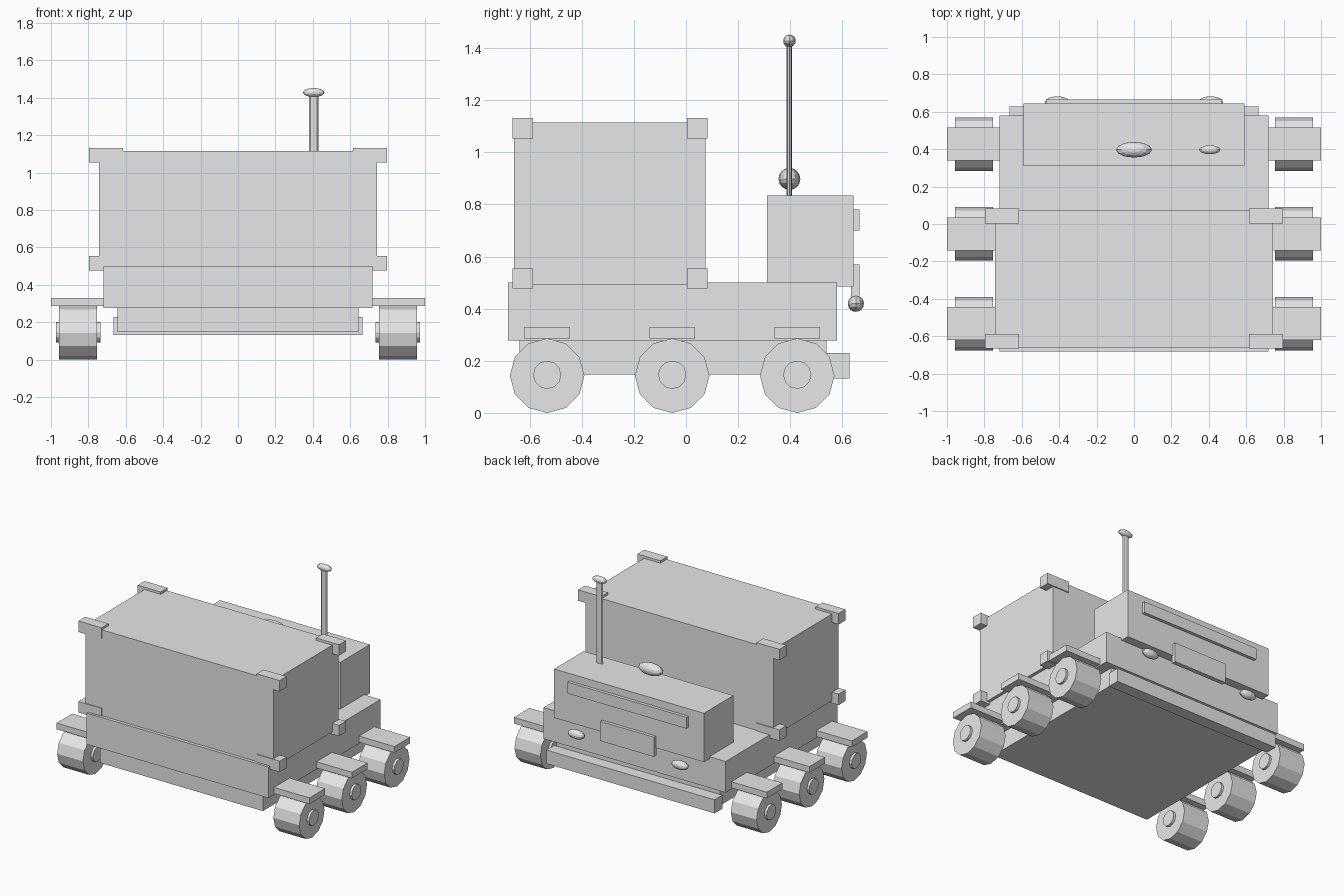
import bpy, bmesh, math
from mathutils import Matrix

if "Cube" in bpy.data.objects:
    bpy.data.objects.remove(bpy.data.objects["Cube"])

grey = bpy.data.materials.new("plain grey")
grey.diffuse_color = (0.8, 0.8, 0.8, 1)
grey.use_nodes = True
grey.node_tree.nodes["Principled BSDF"].inputs["Base Color"].default_value = grey.diffuse_color


def finish(name, bm):
    mesh = bpy.data.meshes.new(name)
    bm.to_mesh(mesh)
    bm.free()
    mesh.materials.append(grey)
    obj = bpy.data.objects.new(name, mesh)
    bpy.context.collection.objects.link(obj)
    return obj


def box(name, x, y, z):
    """Box from (min, max) pairs on each axis."""
    bm = bmesh.new()
    size = [b - a for a, b in (x, y, z)]
    mid = [(a + b) / 2 for a, b in (x, y, z)]
    bmesh.ops.create_cube(bm, size=1, matrix=Matrix.Translation(mid) @ Matrix.Diagonal((*size, 1)))
    return finish(name, bm)


def ball(name, centre, radii):
    bm = bmesh.new()
    bmesh.ops.create_uvsphere(bm, u_segments=12, v_segments=8, radius=1,
                              matrix=Matrix.Translation(centre) @ Matrix.Diagonal((*radii, 1)))
    return finish(name, bm)


def cylinder(name, centre, radius, depth, sides=12, rot=Matrix(), scale=(1, 1, 1)):
    bm = bmesh.new()
    bmesh.ops.create_cone(bm, cap_ends=True, segments=sides, radius1=radius, radius2=radius, depth=depth,
                          matrix=Matrix.Translation(centre) @ Matrix.Diagonal((*scale, 1)) @ rot)
    return finish(name, bm)


def span(mid, half):
    return (mid - half, mid + half)


# Body
box("lower_hull", (-0.645, 0.645), (-0.64, 0.54), (0.148, 0.29))
box("chassis", (-0.72, 0.72), (-0.683, 0.58), (0.277, 0.5))
box("bumper", (-0.665, 0.665), (0.54, 0.627), (0.132, 0.229))

# Cargo container with corner blocks
box("container", (-0.743, 0.743), (-0.66, 0.075), (0.493, 1.114))
for sx in (-1, 1):
    for y in (-0.627, 0.043):
        for z in (0.516, 1.092):
            box("container_corner", span(sx * 0.705, 0.091), span(y, 0.039), span(z, 0.039))

# Cab with front panels
box("cab", (-0.592, 0.592), (0.31, 0.643), (0.485, 0.834))
box("windscreen", (-0.47, 0.47), (0.634, 0.666), (0.70, 0.781))
box("grille", (-0.212, 0.212), (0.634, 0.666), (0.43, 0.57))

# Beacon, antenna and headlights
ball("beacon", (0, 0.397, 0.898), (0.096, 0.042, 0.042))
cylinder("antenna_rod", (0.405, 0.397, 1.125), 0.0107, 0.59, 8, scale=(2.4, 1, 1))
ball("antenna_tip", (0.405, 0.397, 1.428), (0.057, 0.024, 0.024))
for sx in (-1, 1):
    ball("headlight", (sx * 0.41, 0.652, 0.419), (0.066, 0.031, 0.031))

# Wheels, hubs and fenders
axle = Matrix.Rotation(math.pi / 2, 4, 'Y')
for sx in (-1, 1):
    for y in (-0.533, -0.053, 0.427):
        cylinder("wheel", (sx * 0.855, y, 0.143), 0.143, 0.204, rot=axle)
        cylinder("hub", (sx * 0.855, y, 0.146), 0.054, 0.238, rot=axle)
        box("fender", span(sx * 0.855, 0.145), span(y, 0.088), (0.286, 0.33))
